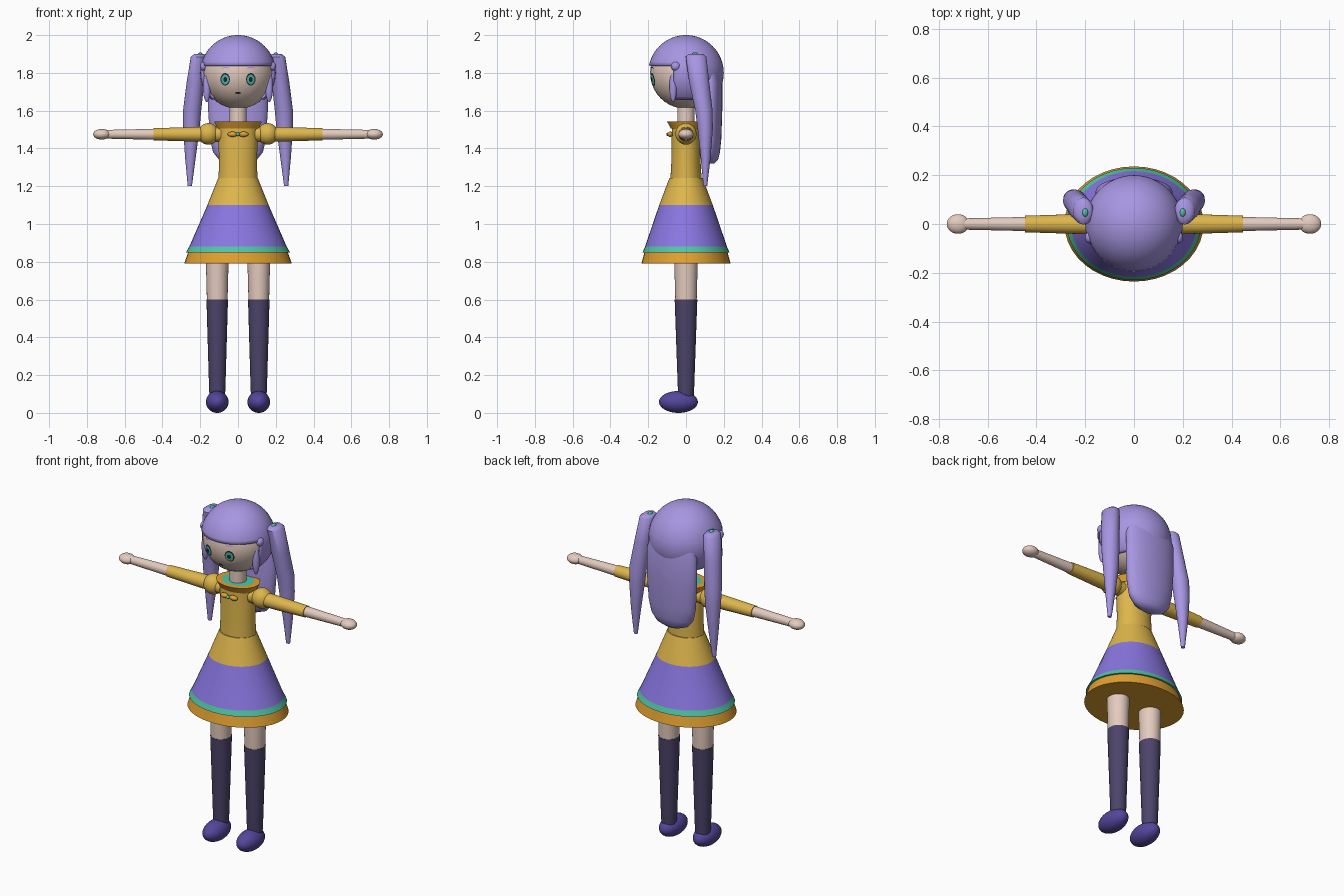
import bpy, bmesh, math
from mathutils import Matrix, Vector

if "Cube" in bpy.data.objects:
    bpy.data.objects.remove(bpy.data.objects["Cube"])


def material(name, r, g, b):
    lin = [((c / 255 + 0.055) / 1.055) ** 2.4 for c in (r, g, b)] + [1]
    m = bpy.data.materials.new(name)
    m.use_nodes = True
    m.diffuse_color = lin
    m.node_tree.nodes["Principled BSDF"].inputs["Base Color"].default_value = lin
    return m


SKIN = material("skin", 228, 203, 190)
HAIR = material("lavender hair", 167, 150, 226)
YELLOW = material("yellow cloth", 222, 182, 76)
ORANGE = material("orange trim", 224, 160, 48)
PURPLE = material("purple cloth", 137, 118, 224)
TEAL = material("teal trim", 82, 196, 166)
SOCK = material("dark sock", 76, 68, 106)
SHOE = material("indigo shoe", 84, 70, 156)
DARK = material("dark line", 38, 40, 62)


def finish(bm, name, mats, angle=35):
    bmesh.ops.recalc_face_normals(bm, faces=bm.faces)
    me = bpy.data.meshes.new(name)
    bm.to_mesh(me)
    bm.free()
    ob = bpy.data.objects.new(name, me)
    bpy.context.collection.objects.link(ob)
    for m in mats:
        me.materials.append(m)
    bpy.ops.object.select_all(action="DESELECT")
    ob.select_set(True)
    bpy.context.view_layer.objects.active = ob
    bpy.ops.object.shade_smooth_by_angle(angle=math.radians(angle))
    return ob


def loft(name, sections, mats, bands=None, sideways=False, n=40, angle=35):
    """Elliptic sections (cx, cy, height, rx, ry), optionally lying along x."""
    bm = bmesh.new()
    rings = []
    for cx, cy, h, rx, ry in sections:
        ring = []
        for i in range(n):
            t = math.tau * i / n
            a, b = cx + rx * math.cos(t), cy + ry * math.sin(t)
            ring.append(bm.verts.new((h, a, b) if sideways else (a, b, h)))
        rings.append(ring)
    for k in range(len(rings) - 1):
        for i in range(n):
            j = (i + 1) % n
            f = bm.faces.new((rings[k][i], rings[k][j], rings[k + 1][j], rings[k + 1][i]))
            f.material_index = bands[k] if bands else 0
    bm.faces.new(rings[0])
    top = bm.faces.new(rings[-1])
    top.material_index = bands[-1] if bands else 0
    return finish(bm, name, mats, angle)


def ball(name, loc, radii, mat):
    bm = bmesh.new()
    bmesh.ops.create_uvsphere(bm, u_segments=32, v_segments=20, radius=1)
    bmesh.ops.transform(bm, matrix=Matrix.LocRotScale(Vector(loc), None, Vector(radii)), verts=bm.verts)
    return finish(bm, name, [mat], 180)


HEAD_Z, FACE_R = 1.80, 0.19


def face_plate(name, x, z, w, h, lift, mat, bend=0):
    """Thin oval lying on the curved face."""
    bm = bmesh.new()

    def point(px, pz):
        y = -math.sqrt((FACE_R + lift) ** 2 - px ** 2 - (pz - HEAD_Z) ** 2)
        return bm.verts.new((px, y, pz))
    mid = point(x, z)
    ring = []
    for i in range(24):
        t = math.tau * i / 24
        c = math.cos(t)
        ring.append(point(x + w * c, z + h * math.sin(t) - bend * c * c))
    for i in range(24):
        bm.faces.new((mid, ring[i], ring[(i + 1) % 24]))
    ob = finish(bm, name, [mat])
    if ob.data.polygons[0].normal.y > 0:
        ob.data.flip_normals()


# Head and neck
ball("head", (0, 0, HEAD_Z), (FACE_R,) * 3, SKIN)
loft("neck", [(0, 0, 1.5, .046, .046), (0, 0, 1.66, .046, .046)], [SKIN])
face_plate("mouth", 0, 1.694, .016, .005, .003, DARK)

# Hair cap with an opening for the face
bm = bmesh.new()
bmesh.ops.create_uvsphere(bm, u_segments=48, v_segments=32, radius=.2)
bmesh.ops.translate(bm, vec=(0, 0, HEAD_Z), verts=bm.verts)
for co, no in (((0, 0, 1.84), (0, 0, 1)), ((0, -.065, 0), (0, 1, 0)), ((0, 0, 1.66), (0, 0, 1))):
    bmesh.ops.bisect_plane(bm, geom=bm.verts[:] + bm.edges[:] + bm.faces[:], plane_co=co, plane_no=no)
away = []
for f in bm.faces:
    c = f.calc_center_median()
    if c.z < 1.66 or (c.z < 1.84 and c.y < -.065):
        away.append(f)
bmesh.ops.delete(bm, geom=away, context="FACES")
cap = finish(bm, "hair_cap", [HAIR], 60)
shell = cap.modifiers.new("thickness", "SOLIDIFY")
shell.thickness = .01
shell.offset = -1

# Long hair down the back
loft("back_hair", [(0, .12, 1.85, .13, .05), (0, .13, 1.75, .158, .062), (0, .13, 1.6, .158, .062),
                   (0, .127, 1.45, .148, .06), (0, .125, 1.38, .132, .055),
                   (0, .125, 1.34, .1, .045), (0, .125, 1.32, .05, .025)], [HAIR], angle=70)

# Torso, collar and bow knot
loft("torso", [(0, 0, 1.23, .104, .083), (0, 0, 1.32, .1, .078), (0, 0, 1.52, .106, .075)], [YELLOW])
loft("collar", [(0, 0, 1.505, .11, .08), (0, 0, 1.542, .126, .1), (0, 0, 1.543, .092, .073),
                (0, 0, 1.544, .04, .04)], [ORANGE, TEAL], [0, 0, 1, 1])
ball("bow_knot", (0, -.092, 1.475), (.01, .012, .01), TEAL)

# Skirt with coloured bands, and the hem layer beneath it
loft("skirt", [(0, 0, .85, .275, .23), (0, 0, .88, .258, .217), (0, 0, 1.1, .162, .142),
               (0, 0, 1.243, .105, .088)], [TEAL, PURPLE, YELLOW], [0, 1, 2, 2])
loft("skirt_hem", [(0, 0, .79, .285, .236), (0, 0, .85, .264, .22)], [ORANGE])

for s, side in ((1, "left"), (-1, "right")):
    # Eyes and brows
    x = .068 * s
    face_plate(side + "_eye", x, 1.766, .025, .033, .003, DARK)
    face_plate(side + "_iris", x, 1.765, .02, .026, .005, TEAL)
    face_plate(side + "_pupil", x, 1.765, .01, .013, .007, DARK)
    face_plate(side + "_brow", x, 1.828, .022, .003, .003, HAIR, .004)

    # Side lock, temple curl, tied tail and its tie
    ball(side + "_side_lock", (.165 * s, -.068, 1.725), (.02, .02, .08), HAIR)
    ball(side + "_temple_curl", (.183 * s, -.055, 1.835), (.018, .024, .024), HAIR)
    loft(side + "_hair_tail", [(.205 * s, .052, 1.9, .026, .038), (.208 * s, .053, 1.885, .042, .055),
                               (.225 * s, .07, 1.75, .047, .053), (.243 * s, .095, 1.6, .048, .046),
                               (.247 * s, .102, 1.5, .043, .04), (.252 * s, .104, 1.35, .028, .026),
                               (.255 * s, .102, 1.2, .011, .01)], [HAIR], n=24, angle=50)
    ball(side + "_hair_tie", (.2 * s, .047, 1.896), (.012, .018, .013), TEAL)

    # Arm from shoulder to hand
    ball(side + "_shoulder_puff", (.157 * s, 0, 1.477), (.056, .056, .057), YELLOW)
    loft(side + "_sleeve", [(0, 1.475, .09 * s, .042, .04), (0, 1.475, .25 * s, .04, .038),
                            (0, 1.475, .447 * s, .034, .032)], [YELLOW], sideways=True)
    loft(side + "_forearm", [(0, 1.475, .44 * s, .029, .029), (0, 1.475, .7 * s, .023, .023)],
         [SKIN], sideways=True)
    ball(side + "_hand", (.721 * s, 0, 1.475), (.046, .04, .028), SKIN)
    ball(side + "_bow_loop", (.029 * s, -.084, 1.475), (.026, .014, .014), ORANGE)

    # Leg, sock and shoe
    x = .11 * s
    loft(side + "_leg", [(x, 0, .57, .054, .056), (x, 0, .8, .06, .062)], [SKIN])
    loft(side + "_sock", [(x, 0, .09, .041, .041), (x, 0, .12, .043, .043), (x, 0, .6, .057, .06)], [SOCK])
    ball(side + "_shoe", (x, -.04, .058), (.06, .103, .058), SHOE)
